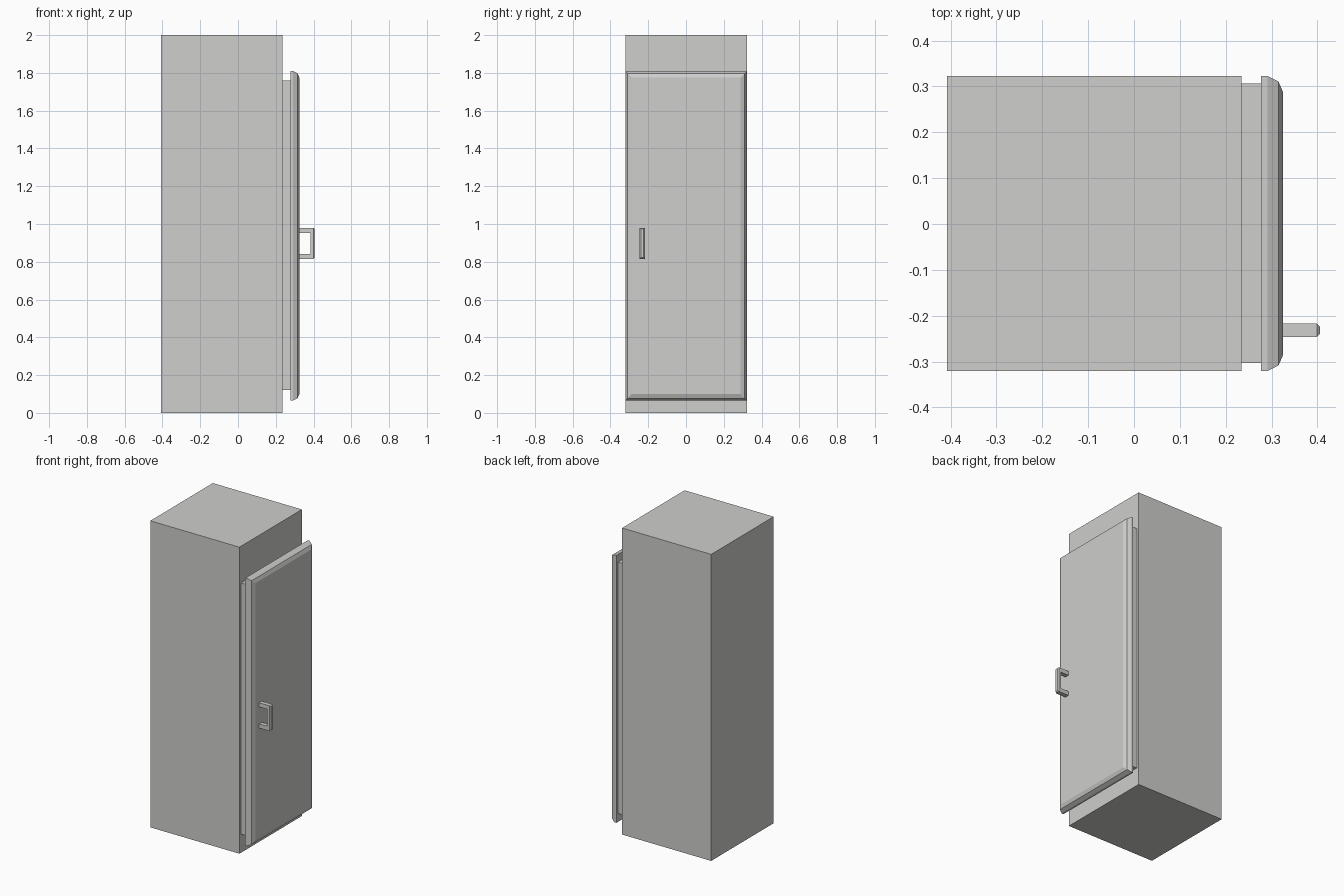
import bpy, bmesh

if "Cube" in bpy.data.objects:
    bpy.data.objects.remove(bpy.data.objects["Cube"])

grey = bpy.data.materials.new("light_grey")
grey.diffuse_color = (0.62, 0.62, 0.605, 1)
grey.use_nodes = True
grey.node_tree.nodes["Principled BSDF"].inputs["Base Color"].default_value = grey.diffuse_color


def finish(name, bm):
    bmesh.ops.recalc_face_normals(bm, faces=bm.faces[:])
    me = bpy.data.meshes.new(name)
    bm.to_mesh(me)
    bm.free()
    me.materials.append(grey)
    ob = bpy.data.objects.new(name, me)
    bpy.context.collection.objects.link(ob)
    return ob


def panel(name, y0, y1, z0, z1, rings):
    """Loft rectangles along x; rings are (x, inset) pairs."""
    bm = bmesh.new()
    loops = []
    for x, i in rings:
        corners = ((y0 + i, z0 + i), (y1 - i, z0 + i), (y1 - i, z1 - i), (y0 + i, z1 - i))
        loops.append([bm.verts.new((x, y, z)) for y, z in corners])
    for a, b in zip(loops, loops[1:]):
        for k in range(4):
            n = (k + 1) % 4
            bm.faces.new((a[k], a[n], b[n], b[k]))
    bm.faces.new(loops[0])
    bm.faces.new(loops[-1])
    return finish(name, bm)


# cabinet body, recessed door seal, door with chamfered front rim
panel("cabinet_body", -0.321, 0.323, 0, 2, [(-0.408, 0), (0.235, 0)])
panel("door_seal", -0.303, 0.306, 0.12, 1.76, [(0.235, 0), (0.277, 0)])
panel("door", -0.321, 0.323, 0.065, 1.81,
      [(0.277, 0), (0.291, 0), (0.315, 0.012), (0.325, 0.035)])

# C-shaped pull handle: side profile extruded across y, outer grip chamfered
profile = [(0.323, 0.815), (0.406, 0.815), (0.406, 0.98), (0.323, 0.98),
           (0.323, 0.953), (0.383, 0.953), (0.383, 0.842), (0.323, 0.842)]
bm = bmesh.new()
face = bm.faces.new([bm.verts.new((x, -0.246, z)) for x, z in profile])
new = bmesh.ops.extrude_face_region(bm, geom=[face])["geom"]
bmesh.ops.translate(bm, vec=(0, 0.029, 0),
                    verts=[g for g in new if isinstance(g, bmesh.types.BMVert)])
bmesh.ops.recalc_face_normals(bm, faces=bm.faces[:])
outer = [e for e in bm.edges if all(v.co.x > 0.4 for v in e.verts)]
bmesh.ops.bevel(bm, geom=outer, offset=0.007, segments=1, affect='EDGES')
finish("door_handle", bm)
